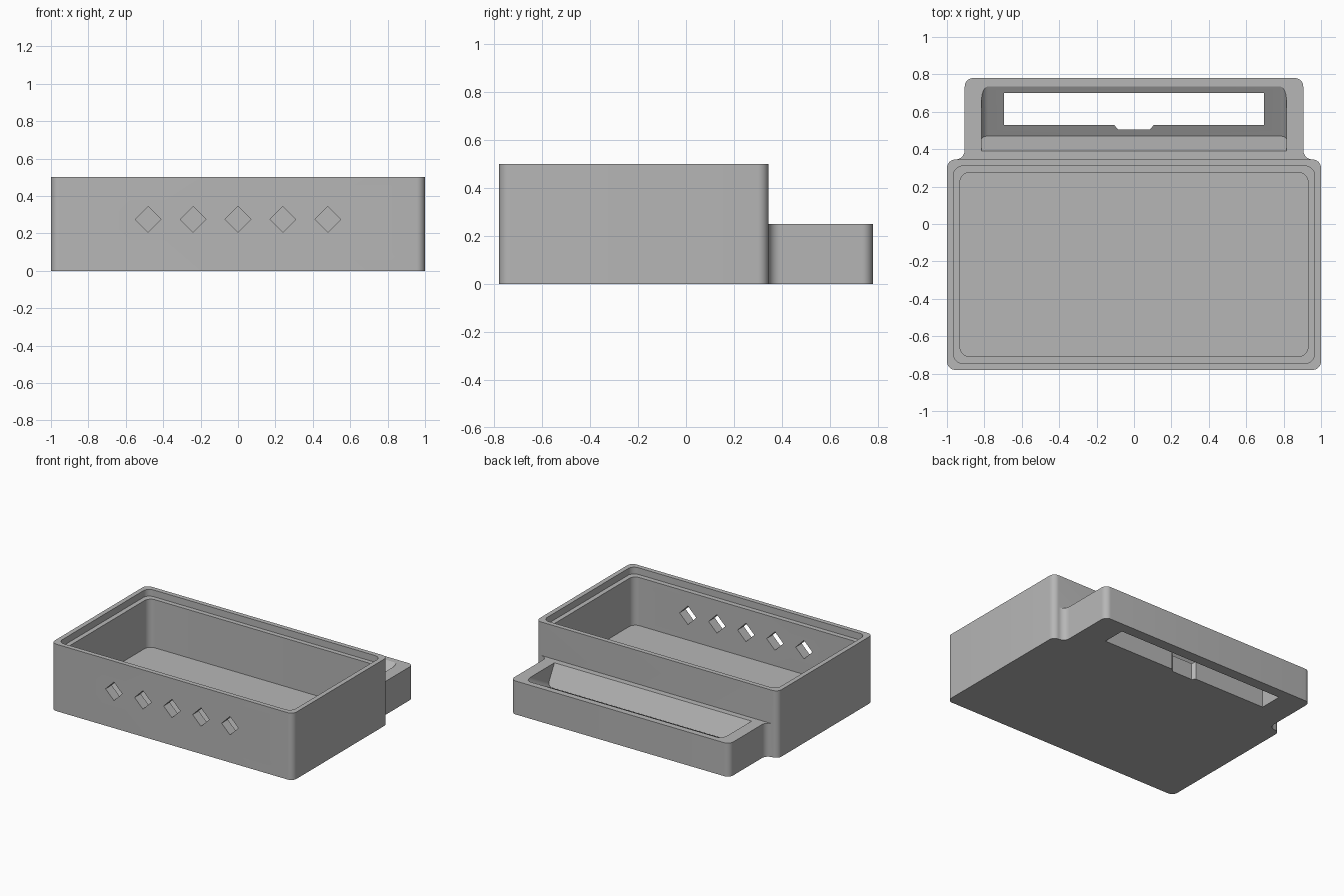
import bpy, bmesh, math
from mathutils import Matrix, Vector

if "Cube" in bpy.data.objects:
    bpy.data.objects.remove(bpy.data.objects["Cube"])

grey = bpy.data.materials.new("plain grey")
grey.diffuse_color = (0.47, 0.47, 0.47, 1)
grey.use_nodes = True
grey.node_tree.nodes["Principled BSDF"].inputs["Base Color"].default_value = grey.diffuse_color


def arc(cx, cy, r, a0, a1, n=8):
    """Points on an arc, angles in degrees."""
    out = []
    for i in range(n + 1):
        a = math.radians(a0 + (a1 - a0) * i / n)
        out.append((cx + r * math.cos(a), cy + r * math.sin(a)))
    return out


def rounded_rect(x, y0, y1, r):
    """Rounded rectangle, symmetric about x = 0."""
    return (arc(x - r, y1 - r, r, 0, 90) + arc(r - x, y1 - r, r, 90, 180)
            + arc(r - x, y0 + r, r, 180, 270) + arc(x - r, y0 + r, r, 270, 360))


def prism(name, pts, z0, z1, matrix=Matrix()):
    """Extrude a flat outline from z0 to z1, then place it."""
    bm = bmesh.new()
    low = [bm.verts.new((x, y, z0)) for x, y in pts]
    high = [bm.verts.new((x, y, z1)) for x, y in pts]
    bm.faces.new(low)
    bm.faces.new(high)
    for i in range(len(pts)):
        j = (i + 1) % len(pts)
        bm.faces.new((low[i], low[j], high[j], high[i]))
    bm.transform(matrix)
    bmesh.ops.recalc_face_normals(bm, faces=bm.faces[:])
    mesh = bpy.data.meshes.new(name)
    bm.to_mesh(mesh)
    bm.free()
    mesh.materials.append(grey)
    ob = bpy.data.objects.new(name, mesh)
    bpy.context.collection.objects.link(ob)
    return ob


def combine(target, other, operation):
    """Apply a boolean and remove the helper."""
    bpy.context.view_layer.objects.active = target
    mod = target.modifiers.new("boolean", 'BOOLEAN')
    mod.operation = operation
    mod.solver = 'EXACT'
    mod.object = other
    other.hide_render = True
    bpy.ops.object.modifier_apply(modifier=mod.name)
    bpy.data.objects.remove(other)


# Main box with the lower rear tray blended in by concave corners
body = prism("enclosure", rounded_rect(1.0, -0.78, 0.345, 0.045), 0, 0.5)
right = [(0.955, 0.30)] + arc(0.955, 0.395, 0.05, 270, 180) + arc(0.86, 0.735, 0.045, 0, 90)
left = [(-x, y) for x, y in reversed(right)]
combine(body, prism("rear_tray", right + left, 0, 0.25), 'UNION')

# Main cavity and the wider lid recess around its rim
combine(body, prism("cavity", rounded_rect(0.93, -0.708, 0.275, 0.05), 0.09, 0.6), 'DIFFERENCE')
combine(body, prism("lid_recess", rounded_rect(0.965, -0.745, 0.31, 0.05), 0.45, 0.6), 'DIFFERENCE')

# Row of diamond holes through the front wall
for i in range(5):
    x = (i - 2) * 0.24
    s = 0.069
    diamond = [(x + s, 0.275), (x, 0.275 + s), (x - s, 0.275), (x, 0.275 - s)]
    combine(body, prism("diamond_hole", diamond, 0.6, 0.9, Matrix.Rotation(math.pi / 2, 4, 'X')),
            'DIFFERENCE')

# Tilted pocket in the tray, with rounded ends along its floor
tilt = math.atan2(0.146, 0.265)
across = Vector((0, -math.sin(tilt), math.cos(tilt)))
along = Vector((0, math.cos(tilt), math.sin(tilt)))
place = Matrix(((1, 0, 0, 0),
                (0, across.y, along.y, 0.47),
                (0, across.z, along.z, 0.104),
                (0, 0, 0, 1)))
r = 0.035
pocket = ([(0.815, 0.2), (-0.815, 0.2)] + arc(r - 0.815, r, r, 180, 270)
          + arc(0.815 - r, r, r, 270, 360))
combine(body, prism("tilted_pocket", pocket, 0, 0.4, place), 'DIFFERENCE')

# Slot through the tray floor with a shallow central notch
slot = [(0.695, 0.70), (-0.695, 0.70), (-0.695, 0.528), (-0.105, 0.528), (-0.085, 0.506),
        (0.085, 0.506), (0.105, 0.528), (0.695, 0.528)]
combine(body, prism("slot", slot, -0.1, 0.4), 'DIFFERENCE')

# Smooth the rounded corners, keep real edges sharp
bpy.ops.object.select_all(action='DESELECT')
body.select_set(True)
bpy.context.view_layer.objects.active = body
bpy.ops.object.shade_smooth_by_angle(angle=math.radians(25))
